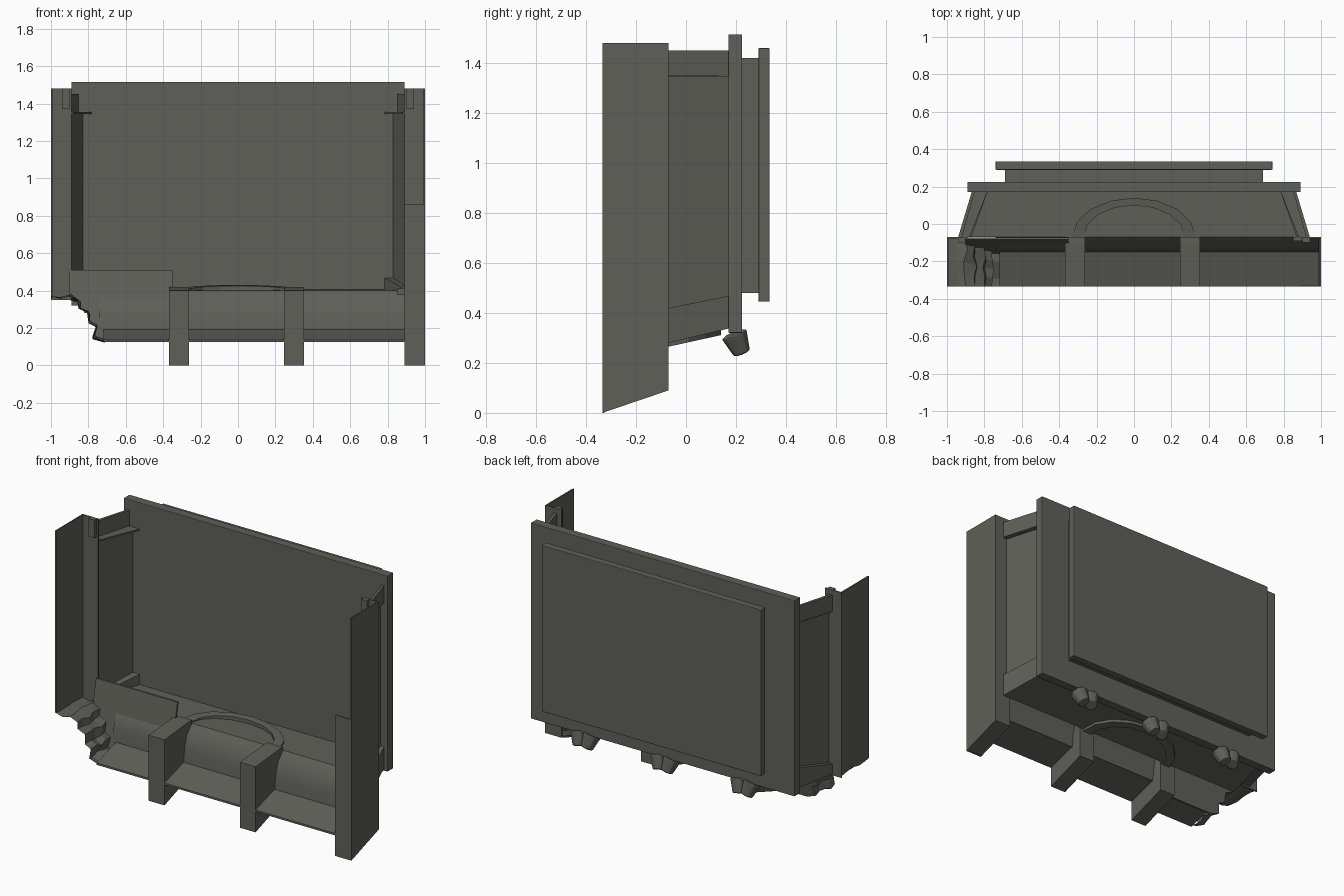
import bpy, bmesh, math, random

cube = bpy.data.objects.get("Cube")
if cube:
    bpy.data.objects.remove(cube)

mat = bpy.data.materials.new("dark olive grey")
mat.use_nodes = True
COLOR = (0.115, 0.115, 0.1, 1)
mat.diffuse_color = COLOR
mat.node_tree.nodes["Principled BSDF"].inputs["Base Color"].default_value = COLOR


def finish(name, bm, bevel=0):
    bmesh.ops.recalc_face_normals(bm, faces=bm.faces)
    mesh = bpy.data.meshes.new(name)
    bm.to_mesh(mesh)
    bm.free()
    mesh.materials.append(mat)
    ob = bpy.data.objects.new(name, mesh)
    bpy.context.collection.objects.link(ob)
    if bevel:
        mod = ob.modifiers.new("Bevel", "BEVEL")
        mod.width = bevel
        mod.segments = 2
    return ob


def loft(name, ring_a, ring_b, bevel=0):
    """Closed solid between two matching rings of points."""
    bm = bmesh.new()
    a = [bm.verts.new(p) for p in ring_a]
    b = [bm.verts.new(p) for p in ring_b]
    bm.faces.new(a)
    bm.faces.new(b)
    for i in range(len(a)):
        j = (i + 1) % len(a)
        bm.faces.new((a[i], a[j], b[j], b[i]))
    return finish(name, bm, bevel)


def along_x(name, yz, x0, x1):
    return loft(name, [(x0, y, z) for y, z in yz], [(x1, y, z) for y, z in yz])


def box(name, x0, x1, y0, y1, z0, z1, bevel=0):
    ring = [(x0, y0), (x1, y0), (x1, y1), (x0, y1)]
    return loft(name, [(x, y, z0) for x, y in ring], [(x, y, z1) for x, y in ring], bevel)


FRONT, MID, BACK = -0.335, -0.07, 0.17

# Layered rear door
box("rear_panel", -0.89, 0.89, BACK, 0.225, 0.32, 1.515, 0.003)
box("rear_core", -0.69, 0.69, 0.22, 0.295, 0.48, 1.42)
box("outer_rear_panel", -0.74, 0.74, 0.29, 0.335, 0.445, 1.46, 0.004)

# Slanted sides joining the posts to the rear panel
def side_bar(name, s, front_x, back_x, front_z, back_z):
    def ring(xs, y, zs):
        return [(s * xs[0], y, zs[0]), (s * xs[1], y, zs[0]),
                (s * xs[1], y, zs[1]), (s * xs[0], y, zs[1])]
    loft(name, ring(front_x, MID, front_z), ring(back_x, BACK + 0.01, back_z))

for s, tag, sill_z in ((1, "left", 0.28), (-1, "right", 0.36)):
    side_bar(tag + "_top_beam", s, (0.92, 0.94), (0.85, 0.865), (1.35, 1.45), (1.35, 1.45))
    side_bar(tag + "_beam_flange", s, (0.88, 0.93), (0.78, 0.86), (1.345, 1.355), (1.345, 1.355))
    side_bar(tag + "_side_wall", s, (0.9, 0.915), (0.825, 0.84), (0.4, 1.35), (0.44, 1.35))
    side_bar(tag + "_sill", s, (0.87, 0.94), (0.78, 0.865), (sill_z, 0.42), (0.34, 0.47))
    box(tag + "_top_bracket", *sorted((s * 0.9, s * 0.94)), MID - 0.03, MID, 1.37, 1.48)

box("left_low_bracket", 0.85, 0.94, MID - 0.02, MID, 0.31, 0.41)

# Floor with level top and rising underside
loft("floor", [(-0.82, MID, 0.28), (0.9, MID, 0.28), (0.9, MID, 0.4), (-0.9, MID, 0.4)],
     [(-0.8, BACK + 0.01, 0.34), (0.83, BACK + 0.01, 0.34),
      (0.83, BACK + 0.01, 0.405), (-0.83, BACK + 0.01, 0.405)])

# Left post: open channel with slanted foot
slant = [(FRONT, 0), (MID, 0.09), (MID, 1.48), (FRONT, 1.48)]
along_x("left_post_side", slant, 0.992, 1)
box("left_post_back", 0.89, 1, MID - 0.008, MID, 0.09, 1.48)
along_x("left_post_front", [(FRONT, 0), (FRONT + 0.008, 0), (FRONT + 0.008, 0.86),
                            (FRONT, 0.86)], 0.89, 1)
along_x("left_post_foot", [(FRONT, 0), (MID, 0.09), (MID, 0.1), (FRONT, 0.01)], 0.89, 1)

# Right post, broken off low down
along_x("right_post_side", [(FRONT, 0.37), (-0.25, 0.36), (-0.17, 0.375), (MID, 0.36),
                            (MID, 1.48), (FRONT, 1.48)], -1, -0.992)
box("right_post_back", -1, -0.89, MID - 0.008, MID, 0.35, 1.48)

# Lower tray: sloped shelf and rounded leaning wall
along_x("tray_shelf", [(FRONT, 0.125), (-0.15, 0.18), (-0.15, 0.192), (FRONT, 0.137)], -0.72, 0.99)
wall = [(-0.15, 0.18), (-0.142, 0.27), (-0.12, 0.345), (MID, 0.4),
        (MID, 0.388), (-0.11, 0.34), (-0.132, 0.27), (-0.14, 0.18)]
tray_wall = along_x("tray_wall", wall, -0.74, 0.99)
bpy.ops.object.select_all(action="DESELECT")
tray_wall.select_set(True)
bpy.context.view_layer.objects.active = tray_wall
bpy.ops.object.shade_smooth_by_angle(angle=math.radians(40))

# Ribs under the tray
rib = [(FRONT, 0), (MID, 0.09), (MID, 0.42), (-0.1, 0.42), (FRONT, 0.4)]
for x, tag in ((-0.315, "right"), (0.3, "left")):
    along_x(tag + "_rib", rib, x - 0.053, x + 0.053)

# Broken front plate with jagged edge
jag = [(-0.71, 0.13), (-0.77, 0.15), (-0.76, 0.21), (-0.8, 0.23), (-0.8, 0.29),
       (-0.85, 0.31), (-0.85, 0.35), (-0.9, 0.37)]
plate = [(-0.35, 0.13)] + jag + [(-0.9, 0.51), (-0.35, 0.51)]

def lean(x, z, off=0):
    return (x, -0.16 + (z - 0.13) * 0.2 + off, z)

loft("broken_plate", [lean(x, z) for x, z in plate], [lean(x, z, 0.012) for x, z in plate])

# Torn skin running from the front edge back to the plate and post
random.seed(4)
bm = bmesh.new()
torn = jag + [(-0.95, 0.355), (-1, 0.37)]
rows = []
for x, z in torn:
    back_y = lean(x, z)[1] if x > -0.9 else MID
    row = []
    for k in range(5):
        j = 0.012 if 0 < k < 4 and x > -1 else 0
        row.append(bm.verts.new((x + random.uniform(-j, j),
                                 FRONT + (back_y - FRONT) * k / 4,
                                 z + random.uniform(-j, j))))
    rows.append(row)
for a, b in zip(rows, rows[1:]):
    for k in range(4):
        bm.faces.new((a[k], a[k + 1], b[k + 1], b[k]))
finish("torn_skin", bm)

# Arched band joining the ribs
def arc(rx, ry, low):
    pts = []
    for i in range(9):
        a = math.pi * i / 8
        rise = ry * math.sin(a)
        z = 0.265 + rise * 0.22 if low else 0.405 + rise * 0.12
        pts.append((rx * math.cos(a), MID + rise, z))
    return pts

bm = bmesh.new()
rails = [arc(0.33, 0.21, False), arc(0.33, 0.21, True),
         arc(0.27, 0.17, True), arc(0.27, 0.17, False)]
rings = [[bm.verts.new(r[i]) for r in rails] for i in range(9)]
for a, b in zip(rings, rings[1:]):
    for k in range(4):
        n = (k + 1) % 4
        bm.faces.new((a[k], a[n], b[n], b[k]))
bm.faces.new(rings[0])
bm.faces.new(rings[-1])
finish("rib_arch", bm)

# Paired tapered knobs below the rear panel
for x in (-0.54, 0, 0.54):
    for side in (-1, 1):
        bm = bmesh.new()
        bmesh.ops.create_cone(bm, cap_ends=True, segments=8, radius1=0.036,
                              radius2=0.055, depth=0.085)
        ob = finish("knob", bm, 0.008)
        ob.location = (x + side * 0.035, 0.208, 0.277)
        ob.rotation_euler = (math.radians(22), side * math.radians(12), 0)
